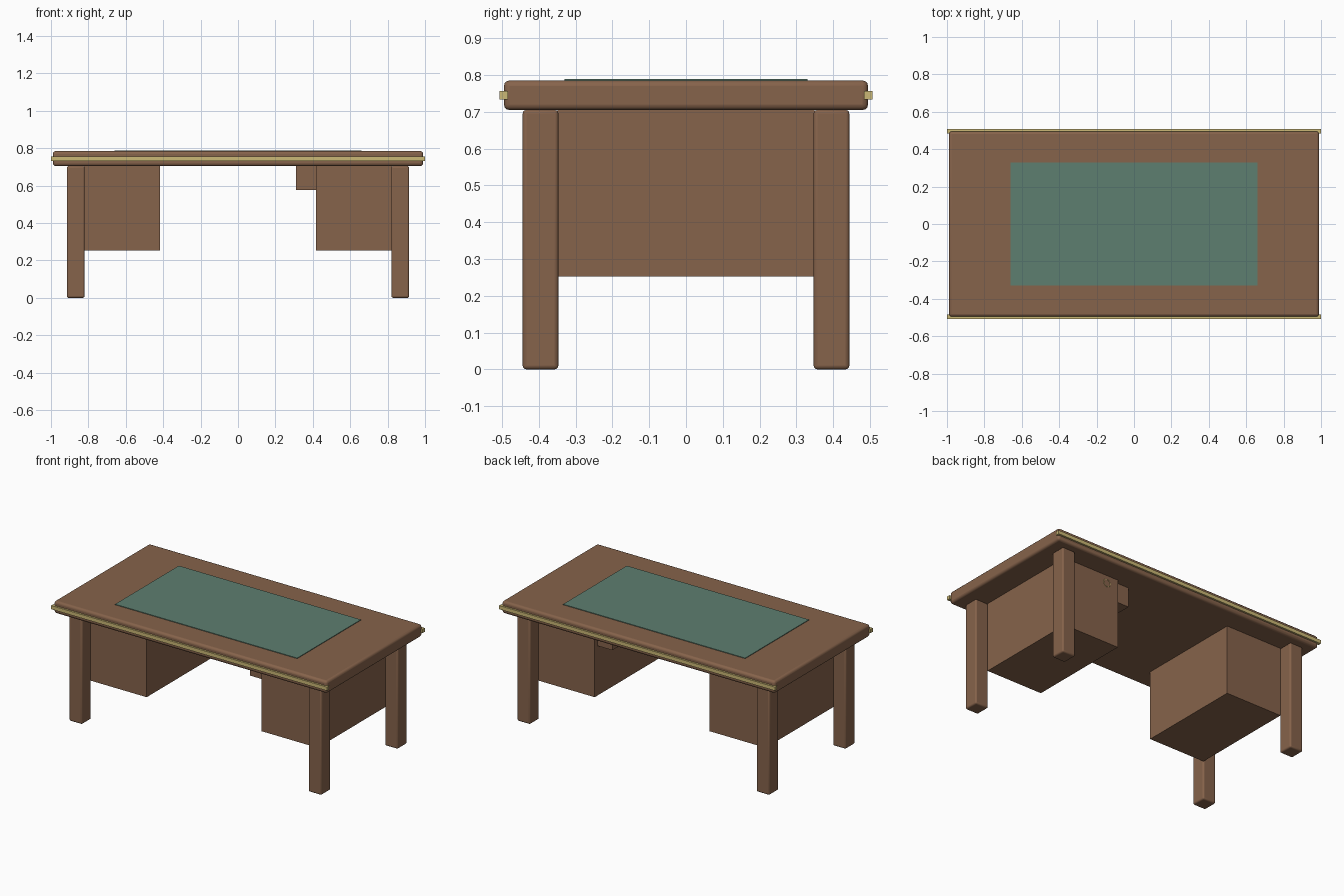
import bpy, math

if "Cube" in bpy.data.objects:
    bpy.data.objects.remove(bpy.data.objects["Cube"])

def material(name, color):
    m = bpy.data.materials.new(name)
    m.diffuse_color = color
    m.use_nodes = True
    m.node_tree.nodes["Principled BSDF"].inputs["Base Color"].default_value = m.diffuse_color
    return m

WOOD = material("wood", (0.24, 0.125, 0.07, 1))
BRASS = material("brass", (0.6, 0.48, 0.18, 1))
LEATHER = material("green_leather", (0.11, 0.21, 0.16, 1))

def box(name, lo, hi, mat, bevel=0):
    """Box from its two opposite corners, optionally with rounded edges."""
    center = [(a + b) / 2 for a, b in zip(lo, hi)]
    bpy.ops.mesh.primitive_cube_add(size=1, location=center)
    ob = bpy.context.object
    ob.name = name
    ob.scale = [b - a for a, b in zip(lo, hi)]
    bpy.ops.object.transform_apply(location=False, rotation=False, scale=True)
    ob.data.materials.append(mat)
    if bevel:
        mod = ob.modifiers.new("rounded_edges", 'BEVEL')
        mod.width = bevel
        mod.segments = 3
        bpy.ops.object.shade_smooth_by_angle(angle=math.radians(35))
    return ob

# Desktop and leather writing surface
box("desktop", (-0.99, -0.495, 0.705), (0.99, 0.495, 0.785), WOOD, 0.015)
box("writing_pad", (-0.66, -0.33, 0.78), (0.66, 0.33, 0.789), LEATHER)

# Brass strips along the long edges
for label, s in (("front", -1), ("back", 1)):
    ys = sorted((s * 0.484, s * 0.507))
    box(label + "_trim", (-1, ys[0], 0.733), (1, ys[1], 0.757), BRASS)

# Legs and hanging pedestals on both sides
for side, sx in (("left", -1), ("right", 1)):
    xs = sorted((sx * 0.82, sx * 0.915))
    for end, sy in (("front", -1), ("back", 1)):
        ys = sorted((sy * 0.347, sy * 0.444))
        box(f"{end}_{side}_leg", (xs[0], ys[0], 0), (xs[1], ys[1], 0.705), WOOD, 0.01)
    xs = sorted((sx * 0.417, sx * 0.823))
    box(side + "_pedestal", (xs[0], -0.35, 0.252), (xs[1], 0.35, 0.706), WOOD)

# Narrow compartment beside the right pedestal
box("side_compartment", (0.31, -0.32, 0.577), (0.42, 0.32, 0.706), WOOD)

# Thin brass ring set into the back of the right pedestal
bpy.ops.mesh.primitive_torus_add(major_radius=0.024, minor_radius=0.002,
                                 major_segments=24, minor_segments=6,
                                 location=(0.5, 0.35, 0.655),
                                 rotation=(math.pi / 2, 0, 0))
ring = bpy.context.object
ring.name = "inset_ring"
ring.data.materials.append(BRASS)
bpy.ops.object.shade_smooth_by_angle(angle=math.radians(60))
